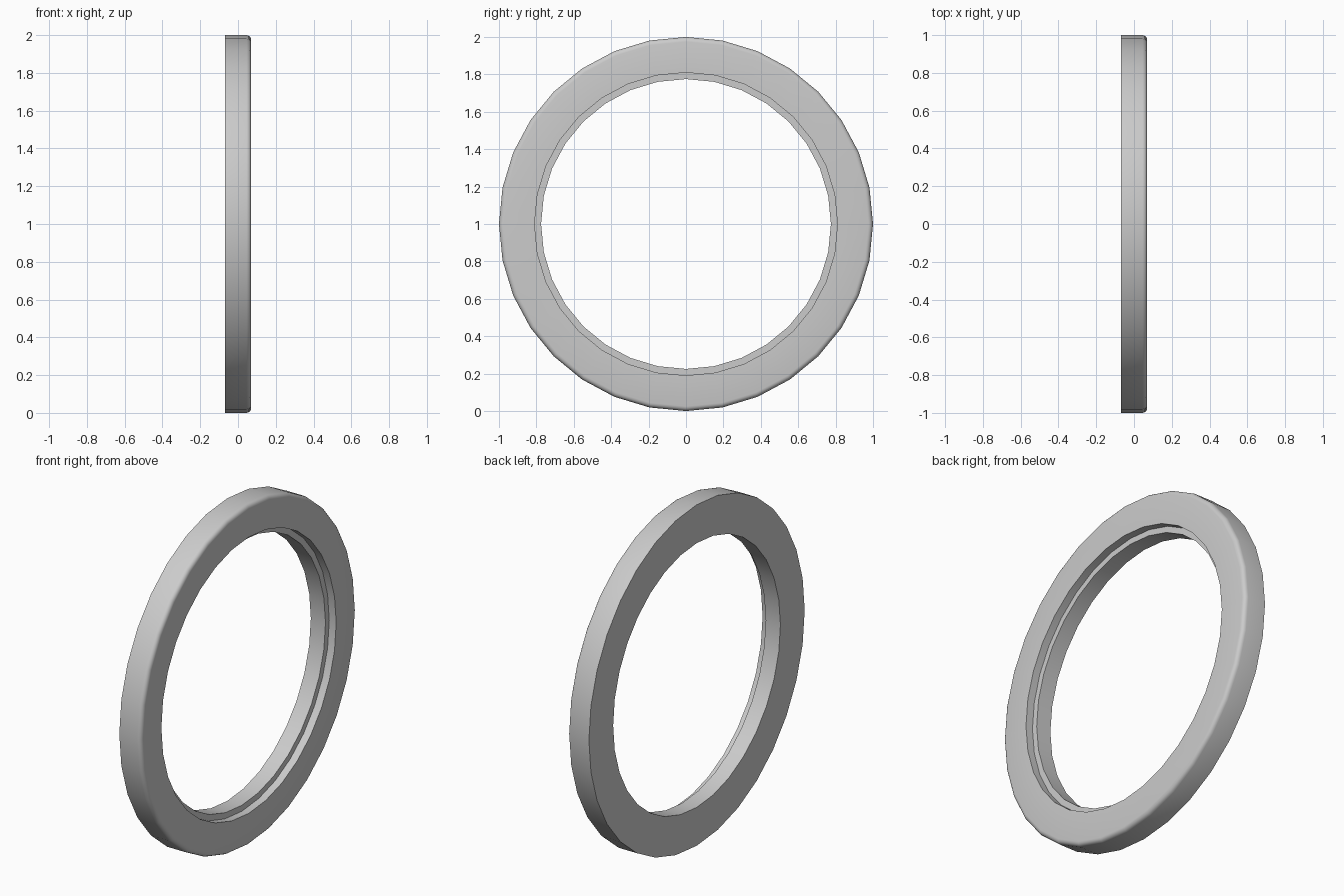
import bpy, bmesh, math

if "Cube" in bpy.data.objects:
    bpy.data.objects.remove(bpy.data.objects["Cube"])

SEG = 32

# Cross-section as (x, radius): flat back, rounded front outer edge, counterbore in front
profile = [(-0.07, 0.775), (-0.07, 1.0)]
F = 0.025
for i in range(5):
    a = math.pi / 2 * (1 - i / 4)
    profile.append((0.07 - F + F * math.cos(a), 1 - F + F * math.sin(a)))
profile += [(0.07, 0.81), (0.025, 0.81), (0.025, 0.775)]

# Ring: spin the section around the x axis
bm = bmesh.new()
rings = []
for k in range(SEG):
    t = 2 * math.pi * k / SEG
    rings.append([bm.verts.new((x, r * math.sin(t), 1 + r * math.cos(t))) for x, r in profile])
n = len(profile)
for k in range(SEG):
    a, b = rings[k], rings[(k + 1) % SEG]
    for j in range(n):
        bm.faces.new((a[j], a[(j + 1) % n], b[(j + 1) % n], b[j]))
bmesh.ops.recalc_face_normals(bm, faces=bm.faces)
mesh = bpy.data.meshes.new("stepped_ring")
bm.to_mesh(mesh)
bm.free()
ring = bpy.data.objects.new("stepped_ring", mesh)
bpy.context.collection.objects.link(ring)
bpy.context.view_layer.objects.active = ring
ring.select_set(True)
bpy.ops.object.shade_smooth_by_angle(angle=math.radians(30))
